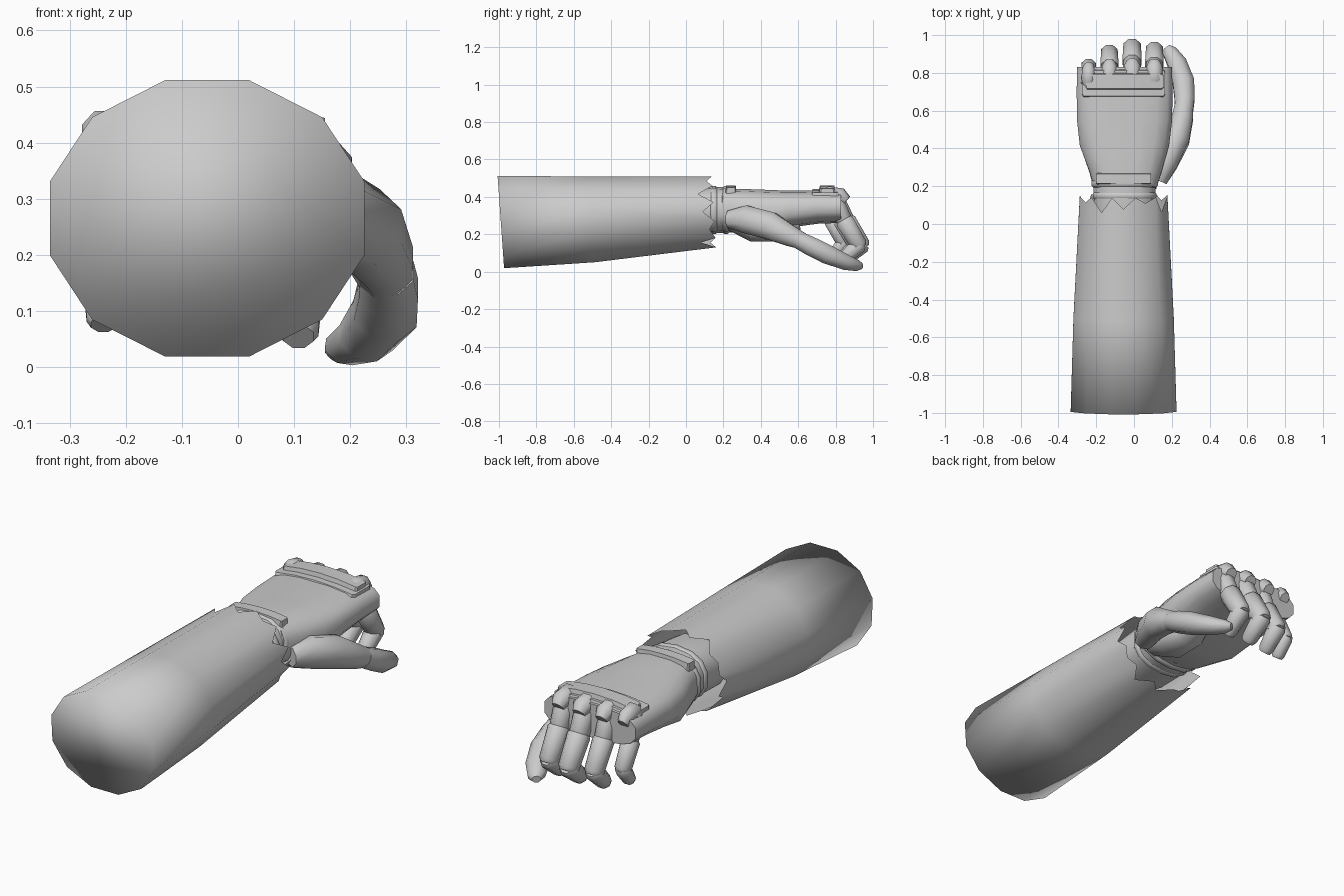
import bpy, bmesh, math
from mathutils import Vector

cube = bpy.data.objects.get("Cube")
if cube:
    bpy.data.objects.remove(cube)

grey = bpy.data.materials.new("pale grey")
grey.use_nodes = True
grey.diffuse_color = (0.6, 0.6, 0.6, 1)
grey.node_tree.nodes["Principled BSDF"].inputs["Base Color"].default_value = (0.6, 0.6, 0.6, 1)


def finish(name, bm, angle):
    bmesh.ops.recalc_face_normals(bm, faces=bm.faces)
    mesh = bpy.data.meshes.new(name)
    bm.to_mesh(mesh)
    bm.free()
    mesh.materials.append(grey)
    ob = bpy.data.objects.new(name, mesh)
    bpy.context.collection.objects.link(ob)
    bpy.ops.object.select_all(action='DESELECT')
    ob.select_set(True)
    bpy.context.view_layer.objects.active = ob
    bpy.ops.object.shade_smooth_by_angle(angle=math.radians(angle))
    return ob


def loft(name, path, sides=10, power=1.0, angle=50, open_end=False, warp=None):
    """Skin rings (x, y, z, half width, half height) strung along a path."""
    bm = bmesh.new()
    pts = [Vector(p[:3]) for p in path]
    rings = []
    for i, p in enumerate(path):
        t = (pts[min(i + 1, len(pts) - 1)] - pts[max(i - 1, 0)]).normalized()
        u = (Vector((1, 0, 0)) - t * t.x)
        u.normalize()
        w = u.cross(t)
        ring = []
        for k in range(sides):
            a = 2 * math.pi * (k + 0.5) / sides
            c, s = math.cos(a), math.sin(a)
            c = math.copysign(abs(c) ** power, c)
            s = math.copysign(abs(s) ** power, s)
            ring.append(bm.verts.new(pts[i] + u * c * p[3] + w * s * p[4]))
        rings.append(ring)
    for a, b in zip(rings, rings[1:]):
        for k in range(sides):
            n = (k + 1) % sides
            bm.faces.new((a[k], a[n], b[n], b[k]))
    bm.faces.new(rings[0])
    if not open_end:
        bm.faces.new(rings[-1])
    if warp:
        warp(bm, rings)
    return finish(name, bm, angle)


# Forearm sleeve with slanted elbow end and torn wrist edge
def tear(bm, rings):
    for v in rings[0]:
        v.co.y += 0.02 * (0.51 - v.co.z) / 0.49
    edges = [e for e in bm.edges if e.verts[0] in rings[-1] and e.verts[1] in rings[-1]]
    cut = bmesh.ops.subdivide_edges(bm, edges=edges, cuts=1)
    for i, v in enumerate(g for g in cut["geom_inner"] if isinstance(g, bmesh.types.BMVert)):
        v.co.y -= (0.08, 0.03, 0.06)[i % 3]


loft("forearm", [(-0.055, -1, 0.265, 0.29, 0.255), (-0.055, -0.5, 0.28, 0.275, 0.238),
                 (-0.055, 0.15, 0.32, 0.24, 0.197)],
     sides=12, angle=180, open_end=True, warp=tear)

# Wrist and its padded bands
loft("wrist", [(-0.05, -0.02, 0.32, 0.16, 0.12), (-0.05, 0.12, 0.33, 0.165, 0.125),
               (-0.05, 0.25, 0.33, 0.17, 0.12)], sides=14, power=0.85)
for name, y, r in (("wrist_band_lower", 0.15, 0.172), ("wrist_band_upper", 0.215, 0.18)):
    loft(name, [(-0.05, y - 0.022, 0.33, r - 0.01, 0.115), (-0.05, y - 0.01, 0.33, r, 0.128),
                (-0.05, y + 0.01, 0.33, r, 0.128), (-0.05, y + 0.022, 0.33, r - 0.01, 0.115)],
         sides=14, power=0.85)

# Palm
loft("palm", [(-0.05, 0.2, 0.335, 0.17, 0.11), (-0.045, 0.28, 0.325, 0.195, 0.12),
              (-0.05, 0.42, 0.32, 0.24, 0.12), (-0.05, 0.55, 0.335, 0.255, 0.1),
              (-0.05, 0.7, 0.345, 0.257, 0.09), (-0.05, 0.83, 0.345, 0.255, 0.085)],
     sides=16, power=0.7, angle=60)
loft("thumb_pad", [(0.06, 0.24, 0.27, 0.07, 0.05), (0.07, 0.36, 0.23, 0.1, 0.07),
                   (0.07, 0.48, 0.22, 0.09, 0.06), (0.06, 0.6, 0.26, 0.05, 0.04)])


# Strap across the wrist and padded bar over the knuckles
def bar(name, x, y, z, half, depth, thick, sag):
    steps = (-1, -0.96, -0.5, 0, 0.5, 0.96, 1)
    bm = bmesh.new()
    rows = []
    for s in steps:
        d = depth * (0.8 if abs(s) == 1 else 1)
        top = z - sag * s * s
        px = x + half * s
        rows.append([bm.verts.new(c) for c in (
            (px, y - d, top - thick), (px, y - d * 0.8, top), (px, y + d * 0.8, top),
            (px, y + d, top - thick))])
    for a, b in zip(rows, rows[1:]):
        for k in range(4):
            n = (k + 1) % 4
            bm.faces.new((a[k], a[n], b[n], b[k]))
    bm.faces.new(rows[0])
    bm.faces.new(rows[-1])
    finish(name, bm, 40)


bar("wrist_strap", -0.055, 0.24, 0.462, 0.145, 0.032, 0.05, 0.012)
bar("knuckle_plate", -0.055, 0.745, 0.441, 0.22, 0.085, 0.05, 0.018)
bar("knuckle_bar", -0.05, 0.755, 0.462, 0.205, 0.048, 0.04, 0.018)

# Four curled fingers: position across, reach forward, lowest level, thickness
fingers = {"little": (-0.24, -0.1, 0.045, 0.043), "ring": (-0.13, -0.03, 0.012, 0.05),
           "middle": (-0.01, 0.0, 0.012, 0.053), "index": (0.108, -0.015, 0.015, 0.051)}
for name, (x, dy, low, r) in fingers.items():
    knuckle = Vector((x, 0.79 + dy * 0.3, 0.405))
    mid = Vector((x, 0.86 + dy * 0.8, 0.27))
    bend = Vector((x, 0.94 + dy, 0.135 + low * 0.5))
    tip = Vector((x, 0.85 + dy * 0.6, low + r))
    for part, a, b, ra, rb in (("proximal", knuckle, mid, 1.0, 0.9),
                               ("middle", mid, bend, 1.04, 0.94),
                               ("tip", bend, tip, 0.92, 0.75)):
        d = (b - a).normalized() * r * 0.35
        rows = [(a - d, 0.75 * ra), (a, ra), (b, rb), (b + d, 0.75 * rb)]
        loft(f"{name}_finger_{part}", [(*p, r * k, r * k) for p, k in rows], sides=8)
    # Rounded knuckle pad
    loft(f"{name}_knuckle", [(x, 0.71, 0.4, r * 0.6, 0.02), (x, 0.765, 0.415, r * 0.95, 0.045),
                             (x, 0.83 + dy * 0.2, 0.405, r * 0.9, 0.045),
                             (x, 0.86 + dy * 0.2, 0.38, r * 0.6, 0.03)], sides=8)

# Thumb, in two sections meeting at the joint
loft("thumb_base", [(0.13, 0.23, 0.28, 0.05, 0.05), (0.17, 0.32, 0.28, 0.065, 0.08),
                    (0.225, 0.45, 0.245, 0.075, 0.08), (0.257, 0.56, 0.19, 0.06, 0.06),
                    (0.265, 0.64, 0.155, 0.05, 0.045)], sides=8)
loft("thumb_tip", [(0.265, 0.6, 0.17, 0.052, 0.05), (0.268, 0.66, 0.14, 0.057, 0.055),
                   (0.262, 0.75, 0.095, 0.062, 0.056), (0.228, 0.85, 0.052, 0.055, 0.045),
                   (0.19, 0.91, 0.034, 0.042, 0.032), (0.172, 0.935, 0.03, 0.022, 0.018)], sides=8)
